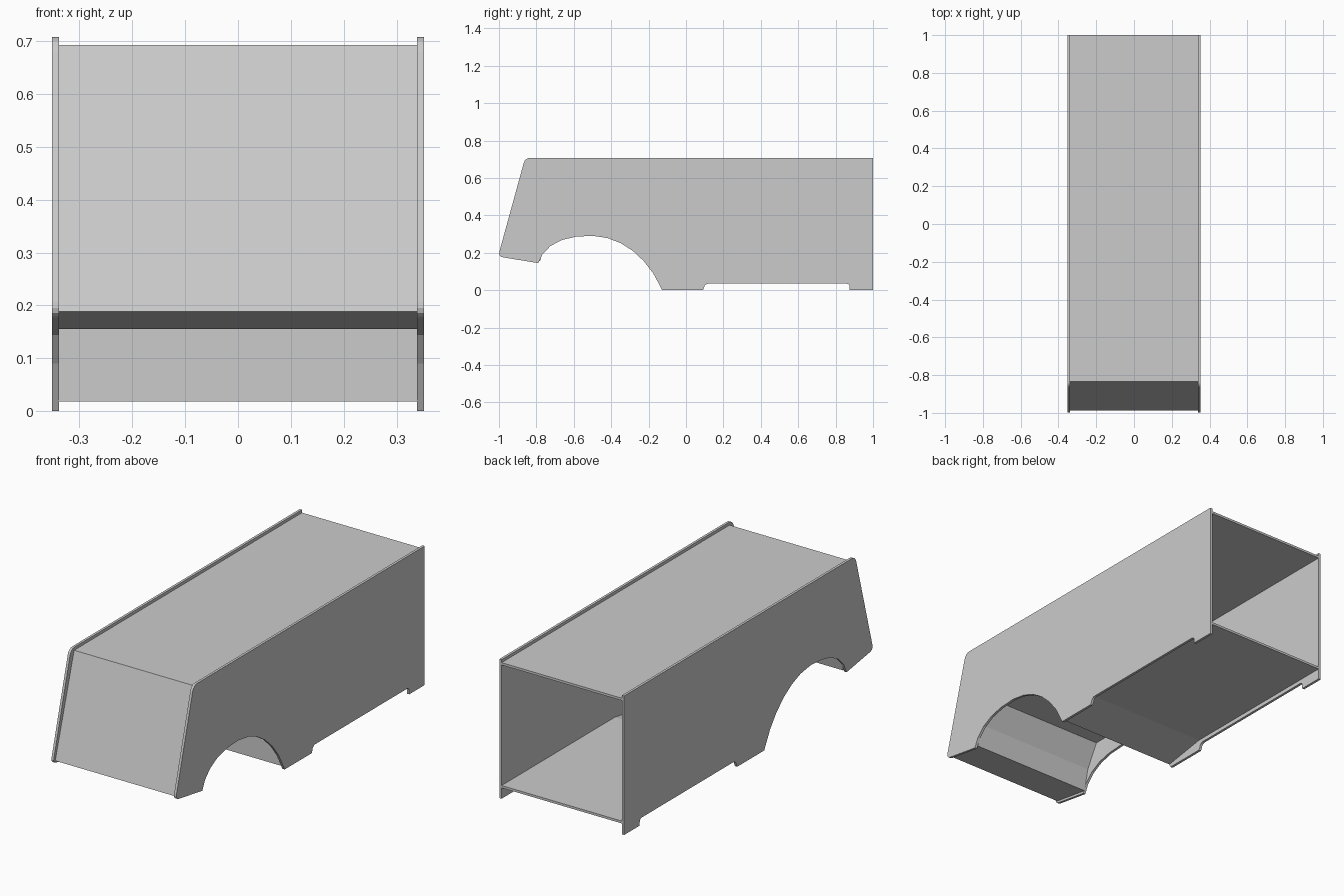
import bpy, bmesh
from mathutils import Vector

if "Cube" in bpy.data.objects:
    bpy.data.objects.remove(bpy.data.objects["Cube"])


def make_object(name, bm):
    mesh = bpy.data.meshes.new(name)
    bm.to_mesh(mesh)
    bm.free()
    obj = bpy.data.objects.new(name, mesh)
    bpy.context.collection.objects.link(obj)
    return obj


def rounded(p0, corner, p1, r, steps=4):
    """Points of a soft corner between two straight edges."""
    c = Vector(corner)
    a = c + (Vector(p0) - c).normalized() * r
    b = c + (Vector(p1) - c).normalized() * r
    ts = [i / steps for i in range(steps + 1)]
    return [tuple(a * (1 - t) ** 2 + c * 2 * t * (1 - t) + b * t * t) for t in ts]


# Side panel outline (y, z)
nose_top, nose_low, lip = (-0.86, 0.708), (-1.005, 0.18), (-0.79, 0.145)
arch = [lip, (-0.767, 0.193), (-0.725, 0.236), (-0.665, 0.268), (-0.59, 0.286),
        (-0.5, 0.291), (-0.42, 0.279), (-0.35, 0.252), (-0.285, 0.211),
        (-0.225, 0.155), (-0.175, 0.09), (-0.14, 0.025), (-0.127, 0.0)]
outline = [(1, 0.708)]
outline += rounded((1, 0.708), nose_top, nose_low, 0.03)
outline += rounded(nose_top, nose_low, lip, 0.028)
outline += arch
outline += [(0.09, 0.0)]
outline += rounded((0.094, 0.0), (0.1, 0.035), (0.5, 0.035), 0.022)
outline += rounded((0.5, 0.035), (0.875, 0.035), (0.875, 0.0), 0.018)
outline += [(0.875, 0.0), (1, 0)]

# Two matching side panels
for name, x0, x1 in (("left_panel", -0.352, -0.339), ("right_panel", 0.339, 0.352)):
    bm = bmesh.new()
    face = bm.faces.new([bm.verts.new((x0, y, z)) for y, z in outline])
    ext = bmesh.ops.extrude_face_region(bm, geom=[face])
    moved = [v for v in ext["geom"] if isinstance(v, bmesh.types.BMVert)]
    bmesh.ops.translate(bm, verts=moved, vec=(x1 - x0, 0, 0))
    bmesh.ops.recalc_face_normals(bm, faces=bm.faces)
    make_object(name, bm)

# Folded sheet between the panels: roof, nose, lip, wheel box, step, floor
path = [(1, 0.693), (-0.835, 0.693), (-0.987, 0.188), (-0.78, 0.155),
        (-0.755, 0.265), (-0.69, 0.385), (-0.135, 0.385), (-0.135, 0.018),
        (0.09, 0.055), (1, 0.055)]
bm = bmesh.new()
rows = [[bm.verts.new((x, y, z)) for x in (-0.34, 0.34)] for y, z in path]
for a, b in zip(rows, rows[1:]):
    bm.faces.new((a[0], b[0], b[1], a[1]))
shell = make_object("body_shell", bm)
mod = shell.modifiers.new("thickness", "SOLIDIFY")
mod.thickness = 0.012
mod.offset = -1
mod.use_even_offset = True
